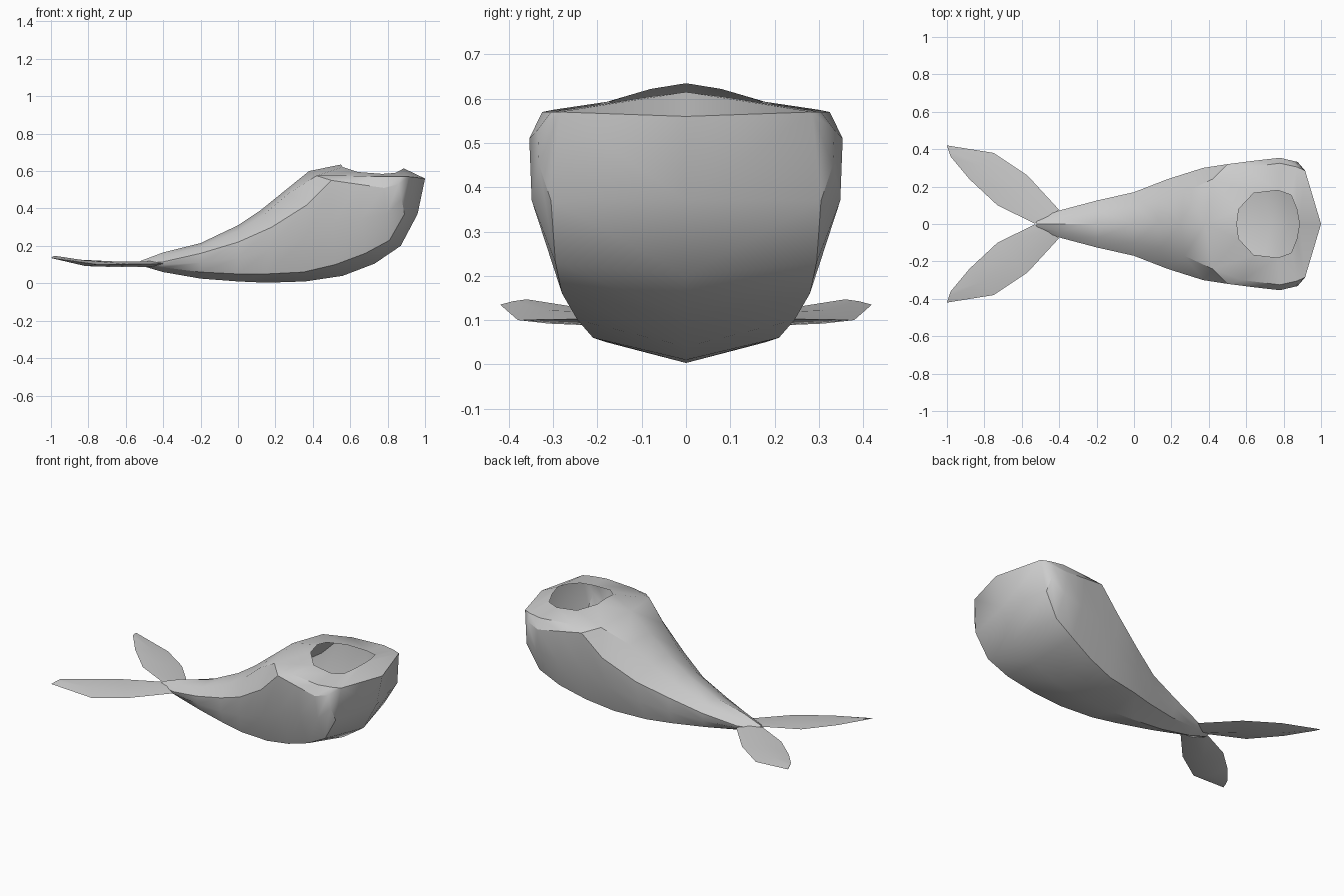
import bpy, bmesh, math
from mathutils import Vector

if "Cube" in bpy.data.objects:
    bpy.data.objects.remove(bpy.data.objects["Cube"])

grey = bpy.data.materials.new("light_grey")
grey.diffuse_color = (0.6, 0.6, 0.6, 1)
grey.use_nodes = True
grey.node_tree.nodes["Principled BSDF"].inputs["Base Color"].default_value = grey.diffuse_color


def build(name, strips, angle, merge=True):
    """Skin pairs of equal-length point rows on both sides of the y = 0 plane."""
    bm = bmesh.new()
    for side in (1, -1):
        for a, b in strips:
            for i in range(len(a) - 1):
                quad = [a[i], a[i + 1], b[i + 1], b[i]]
                pts = []
                for p in quad:
                    p = Vector((p[0], p[1] * side, p[2]))
                    if all((p - q).length > 1e-5 for q in pts):
                        pts.append(p)
                if len(pts) > 2:
                    bm.faces.new([bm.verts.new(p) for p in pts])
    bmesh.ops.remove_doubles(bm, verts=bm.verts[:], dist=1e-4)
    bmesh.ops.recalc_face_normals(bm, faces=bm.faces[:])
    me = bpy.data.meshes.new(name)
    bm.to_mesh(me)
    bm.free()
    me.materials.append(grey)
    ob = bpy.data.objects.new(name, me)
    bpy.context.collection.objects.link(ob)
    bpy.ops.object.select_all(action='DESELECT')
    ob.select_set(True)
    bpy.context.view_layer.objects.active = ob
    bpy.ops.object.shade_smooth_by_angle(angle=math.radians(angle))
    return ob


# Body: lengthwise lines from the tail to the snout
keel = [(x, 0, z) for x, z in (
    (-.52, .095), (-.4, .06), (-.2, .025), (0, .01), (.15, .003), (.36, .01),
    (.56, .04), (.73, .105), (.87, .2), (.96, .37), (1, .56))]
chine = [(-.52, .02, .1), (-.4, .05, .085), (-.2, .09, .06), (0, .14, .05),
         (.15, .18, .05), (.35, .21, .06), (.52, .245, .1), (.68, .28, .16),
         (.81, .295, .23), (.89, .305, .37), (.915, .285, .57)]
shoulder = [(-.52, .025, .105), (-.4, .072, .115), (-.2, .125, .16), (0, .17, .22),
            (.18, .24, .3), (.37, .3, .42), (.5, .32, .55), (.64, .338, .53),
            (.78, .354, .51), (.86, .335, .53), (.915, .285, .57)]
brow = [(-.52, .015, .115), (-.4, .04, .145), (-.2, .075, .195), (0, .1, .28),
        (.14, .13, .37), (.27, .17, .48), (.42, .24, .575), (.58, .3, .575),
        (.78, .325, .57), (.87, .305, .57), (.915, .285, .57)]
back = [(-.52, 0, .12), (-.4, 0, .165), (-.2, 0, .215), (0, 0, .31),
        (.12, 0, .39), (.25, 0, .495), (.38, 0, .6)]

# Bulging line halfway up the flank
bulge = (0, .008, .01, .015, .015, .02, .025, .025, .024, .012, 0)
flank = [((a[0] + b[0]) / 2, (a[1] + b[1]) / 2 + k, (a[2] + b[2]) / 2)
         for a, b, k in zip(chine, shoulder, bulge)]

# Flat crown around the open hole
crown = [back[-1]] + brow[6:] + [keel[-1]]
hole = [(.55, 0, .635), (.56, .08, .622), (.64, .165, .595), (.77, .18, .585),
        (.84, .155, .59), (.87, .08, .605), (.885, 0, .615)]

build("body", [(keel, chine), (chine, flank), (flank, shoulder),
               (shoulder, brow), (brow[:7], back), (crown, hole)], 30)

# Tail flukes: thin lens-shaped blades
lead = [(-.4, .075, .105), (-.57, .26, .102), (-.75, .38, .1), (-1, .42, .135)]
trail = [(-.53, .002, .115), (-.73, .1, .115), (-.88, .24, .128), (-.98, .36, .147)]


def spine(dz):
    return [((a[0] + b[0]) / 2, (a[1] + b[1]) / 2, (a[2] + b[2]) / 2 + dz * k)
            for a, b, k in zip(lead, trail, (1, 1, 1, .2))]


upper, lower = spine(.008), spine(-.022)
root = [lead[0], lower[0]], [upper[0], trail[0]]
tip = [lead[3], lower[3]], [upper[3], trail[3]]
build("tail_flukes", [(lead, upper), (upper, trail), (trail, lower),
                      (lower, lead), root, tip], 30)
